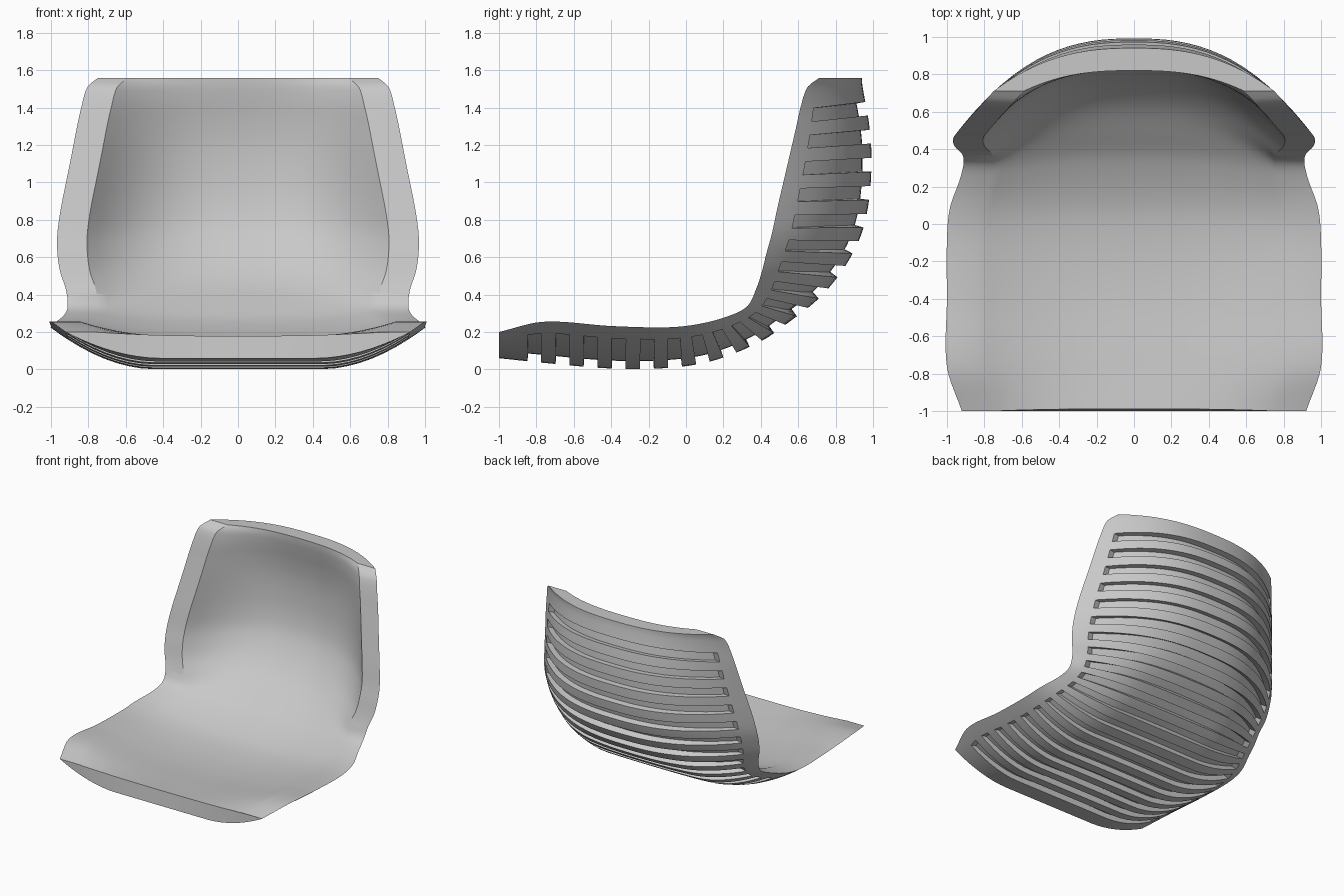
import bpy, bmesh
from mathutils import Vector

if "Cube" in bpy.data.objects:
    bpy.data.objects.remove(bpy.data.objects["Cube"])

# Stations from seat front to back top: spine y, z, rim y, z, half width
STATIONS = [
    (-1, .06, -1, .2, .92), (-.76, .035, -.76, .255, 1), (-.4, .005, -.4, .232, 1),
    (-.1, .008, -.1, .225, 1), (.14, .045, .08, .245, .985), (.4, .15, .24, .29, .93),
    (.56, .26, .33, .34, .91), (.7, .37, .375, .43, .92), (.8, .48, .405, .52, .95),
    (.88, .6, .43, .62, .965), (.94, .73, .46, .73, .965), (.975, .88, .49, .87, .945),
    (.99, 1.04, .525, 1.02, .915), (.99, 1.2, .56, 1.17, .885), (.975, 1.34, .59, 1.3, .86),
    (.955, 1.45, .615, 1.41, .835), (.943, 1.52, .65, 1.51, .805), (.94, 1.557, .71, 1.557, .75),
]
GROOVES, GROOVE_WIDTH, GROOVE_DEPTH, GROOVE_END = 19, .074, .048, .91
THICKNESS, RIM_WIDTH = .12, .16

points = [Vector(p) for p in STATIONS]
lengths = [0]
for a, b in zip(points, points[1:]):
    lengths.append(lengths[-1] + (b - a).to_2d().length)


def tangent(i):
    lo, hi = max(i - 1, 0), min(i + 1, len(points) - 1)
    if hi == i:
        return (points[hi] - points[lo]) / (lengths[hi] - lengths[lo])
    return (points[hi] - points[lo]) / (lengths[hi] - lengths[lo])


def station(s):
    """Smooth interpolation of the stations at arc length s."""
    i = max(k for k in range(len(points) - 1) if lengths[k] <= s + 1e-6)
    h = lengths[i + 1] - lengths[i]
    t = min(max((s - lengths[i]) / h, 0), 1)
    a, b = points[i], points[i + 1]
    return (a * (2*t**3 - 3*t**2 + 1) + tangent(i) * (h * (t**3 - 2*t**2 + t))
            + b * (3*t**2 - 2*t**3) + tangent(i + 1) * (h * (t**3 - t**2)))


def section(s, in_groove):
    """Closed cross-section: ribbed outside, then smooth inside."""
    p = station(s)
    d = station(min(s + .01, lengths[-1])) - station(max(s - .01, 0))
    normal = Vector((0, -d[1], d[0])).normalized()
    if s > lengths[-1] - .001:
        normal = Vector((0, -1, 0))
    spine, rim, width = Vector((0, p[0], p[1])), Vector((0, p[2], p[3])), p[4]
    inner_spine = spine + normal * THICKNESS
    k = min(max((p[1] - .1) / .4, 0), 1)

    def outer(u):
        v = abs(u)
        flat = (max(v - .45, 0) / .55) ** 1.9
        q = spine.lerp(rim, flat * (1 - k) + v ** 2.5 * k)
        return q + Vector((width * u, 0, 0))

    def inner(u):
        q = inner_spine.lerp(rim, abs(u) ** 2.6)
        return q + Vector(((width - RIM_WIDTH) * u, 0, 0))

    ring = []
    for u, cut in OUTER_COLUMNS:
        q = outer(u)
        if cut and in_groove:
            q += (inner(u) - q).normalized() * GROOVE_DEPTH
        ring.append(q)
    return ring + [inner(u) for u in INNER_COLUMNS]


# Columns across the shell, doubled where the grooves end
STEPS = 14
inside = [(GROOVE_END * i / STEPS, True) for i in range(-STEPS, STEPS + 1)]
edge = [(GROOVE_END, False), ((1 + GROOVE_END) / 2, False), (1, False)]
OUTER_COLUMNS = [(-u, c) for u, c in reversed(edge)] + inside + edge
INNER_COLUMNS = [1 - i / STEPS for i in range(2 * STEPS + 1)]

# Rows along the shell, doubled at the groove sides
total = lengths[-1]
rows = [(s, False) for s in (0, .05, .1)]
first, last = .19, total - .165
pitch = (last - first) / (GROOVES - 1)
for g in range(GROOVES):
    c = first + g * pitch
    a, b = c - GROOVE_WIDTH / 2, c + GROOVE_WIDTH / 2
    rows += [(a, False), (a, True), (c, True), (b, True), (b, False)]
    if g < GROOVES - 1:
        rows.append((c + pitch / 2, False))
rows += [(total - r, False) for r in (.1, .075, .05, .035, .02, .01, 0)]

# Seat shell
bm = bmesh.new()
rings = [[bm.verts.new(q) for q in section(s, g)] for s, g in rows]
n = len(rings[0])
for r0, r1 in zip(rings, rings[1:]):
    for i in range(n):
        j = (i + 1) % n
        bm.faces.new((r0[i], r0[j], r1[j], r1[i]))

# End caps as strips between outside and inside
outside = len(OUTER_COLUMNS)
for ring in (rings[0], rings[-1]):
    cap = bm.faces.new(ring)
    bmesh.ops.triangulate(bm, faces=[cap])
bmesh.ops.remove_doubles(bm, verts=bm.verts, dist=1e-5)
bmesh.ops.dissolve_degenerate(bm, dist=1e-5, edges=bm.edges)
bmesh.ops.recalc_face_normals(bm, faces=bm.faces)

mesh = bpy.data.meshes.new("seat_shell")
bm.to_mesh(mesh)
bm.free()
shell = bpy.data.objects.new("seat_shell", mesh)
bpy.context.collection.objects.link(shell)

# Plain grey plastic
grey = bpy.data.materials.new("light_grey_plastic")
grey.use_nodes = True
colour = (.58, .58, .58, 1)
grey.diffuse_color = colour
grey.node_tree.nodes["Principled BSDF"].inputs["Base Color"].default_value = colour
mesh.materials.append(grey)

bpy.ops.object.select_all(action="DESELECT")
shell.select_set(True)
bpy.context.view_layer.objects.active = shell
bpy.ops.object.shade_smooth_by_angle()
